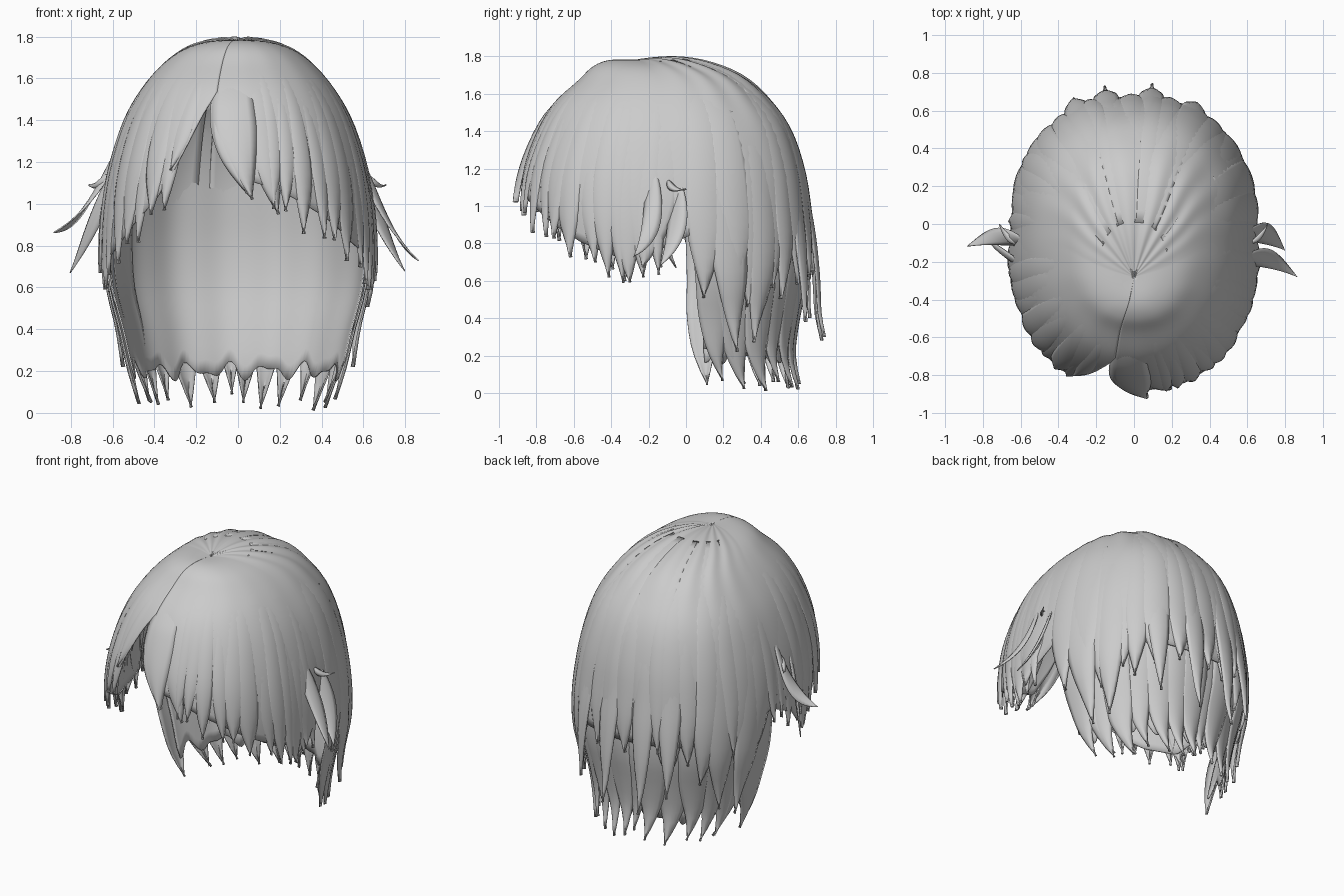
import bpy, math, random
from mathutils import Vector

random.seed(4)
if "Cube" in bpy.data.objects:
    bpy.data.objects.remove(bpy.data.objects["Cube"])

hair = bpy.data.materials.new("light grey hair")
hair.use_nodes = True
COLOUR = (0.6, 0.6, 0.6, 1)
hair.diffuse_color = COLOUR
hair.node_tree.nodes["Principled BSDF"].inputs["Base Color"].default_value = COLOUR

# Head envelope from crown to tips: height, half width, front y, back y
ENVELOPE = [Vector(r) for r in (
    (1.78, 0, -.28, -.28), (1.78, .12, -.41, -.08), (1.745, .25, -.50, .12),
    (1.67, .36, -.58, .32), (1.55, .465, -.71, .47), (1.4, .55, -.80, .57),
    (1.2, .615, -.87, .635), (1.0, .65, -.89, .665), (.8, .66, -.87, .68),
    (.6, .645, -.82, .665), (.4, .59, -.75, .62), (.2, .54, -.70, .59), (0, .47, -.65, .62))]

# Height of the hair edge around the head: angle from the front, height
EDGE = [(-180, .64), (-125, .66), (-112, .7), (-100, .78), (-87, .70), (-70, .65),
        (-54, .76), (-36, .95), (-29, 1.08), (-18, 1.36), (-12, 1.47), (-9, 1.38),
        (-3, 1.2), (5, 1.04), (17, 1.0), (25, .95), (36, .88), (54, .74),
        (70, .65), (87, .70), (100, .78), (112, .7), (125, .66), (180, .64)]


def envelope(s):
    """Smooth point on the envelope table at row s."""
    i = max(0, min(int(s), len(ENVELOPE) - 2))
    f = s - i
    a, b = ENVELOPE[i], ENVELOPE[i + 1]
    before = ENVELOPE[i - 1] if i else a
    after = ENVELOPE[min(i + 2, len(ENVELOPE) - 1)]
    m, n = (b - before) / 2, (after - a) / 2
    return (a * (2*f**3 - 3*f*f + 1) + m * (f**3 - 2*f*f + f)
            + b * (3*f*f - 2*f**3) + n * (f**3 - f*f))


def row_at(z):
    lo, hi = 1.0, len(ENVELOPE) - 1.0
    for _ in range(24):
        mid = (lo + hi) / 2
        if envelope(mid)[0] > z:
            lo = mid
        else:
            hi = mid
    return lo


def edge_height(deg):
    deg = (deg + 180) % 360 - 180
    for (a, za), (b, zb) in zip(EDGE, EDGE[1:]):
        if a <= deg <= b:
            return za + (zb - za) * (deg - a) / (b - a)


def head_point(deg, s, scale=1.0):
    """Point on the rounded-square head outline, raised a little behind the crown."""
    z, w, front, back = envelope(s)
    c, d = math.sin(math.radians(deg)), -math.cos(math.radians(deg))
    r = scale / (abs(c)**2.3 + abs(d)**2.3) ** (1 / 2.3)
    z += .025 * max(0, d) * math.sin(math.pi * min(s / 4, 1))
    return Vector((w * r * c, (front + back) / 2 + (back - front) / 2 * r * d, z))


def sheet(name, fn, across, along, thick=.008):
    """Thin smooth sheet from fn(u, t) with u in -1..1 and t in 0..1."""
    verts = [fn(2 * i / across - 1, j / along) for j in range(along + 1) for i in range(across + 1)]
    n = across + 1
    faces = [(j*n + i, (j+1)*n + i, (j+1)*n + i + 1, j*n + i + 1)
             for j in range(along) for i in range(across)]
    mesh = bpy.data.meshes.new(name)
    mesh.from_pydata(verts, [], faces)
    mesh.materials.append(hair)
    obj = bpy.data.objects.new(name, mesh)
    bpy.context.collection.objects.link(obj)
    for p in mesh.polygons:
        p.use_smooth = True
    solid = obj.modifiers.new("thickness", "SOLIDIFY")
    solid.thickness = thick


def lock(name, deg, half, tip, top, scale=.98, bulge=.025, sweep=0, flare=0, taper=.72):
    """Pointed lock that emerges from the scalp layer and lies on the envelope."""
    end = row_at(tip)

    def fn(u, t):
        s = top + (end - top) * t
        k = max(0, (t - taper) / (1 - taper))
        width = half * (1 - k ** 1.7)
        emerge = scale - .03 * max(0, 1 - t * 3)
        rise = bulge * (1 - u * u) * t
        return head_point(deg + sweep * t**3 + u * width, s, emerge + rise + flare * t**5)
    sheet(name, fn, 6, 22)


def flick(name, a, b, c, width, side):
    """Leaf-shaped wisp from a to c bending through b."""
    a, b, c, side = Vector(a), Vector(b), Vector(c), Vector(side)

    def fn(u, t):
        p = a * (1-t)**2 + b * 2*t*(1-t) + c * t*t
        out = Vector((p.x, p.y, 0)).normalized()
        leaf = math.sin(math.pi * t ** .65)
        return p + side * u * width * leaf + out * .02 * (1 - u*u) * leaf
    sheet(name, fn, 4, 14, .006)


# Continuous scalp layer with combed ridges fanning back from the crown
def scalp(u, t):
    deg = -12 + 180 * (u + 1)
    angle = math.radians(deg)
    p = head_point(deg, t * row_at(edge_height(deg) + .07), .994 + .003 * math.sin(angle * 19) * t)
    fan = max(0, -math.cos(angle)) * math.sin(math.pi * min(1, t * 1.6))
    p.z += .007 * fan * math.sin(angle * 16 + 2 * math.sin(angle * 3))
    return p
sheet("scalp_layer", scalp, 220, 32)

# Fringe and side locks
for side, start, sign in (("right", -31, -1), ("left", 17, 1)):
    for k in range(11):
        deg = start + sign * k * 7 + random.uniform(-1.5, 1.5)
        tip = edge_height(deg) + random.uniform(-.07, .03)
        lock(f"{side}_fringe_lock_{k}", deg, random.uniform(4.5, 6.5), tip, 1.5,
             random.uniform(.975, .99), sweep=-sign * random.uniform(0, 4), flare=.01)
lock("right_parting_lock", -24, 5, 1.16, 2.5, .985, sweep=-6)

# Large swept centre fringe
lock("centre_fringe_lock", -3, 11, 1.02, 3.4, 1.0, .04, 9, .01, .45)
lock("centre_fringe_right_strand", -8, 7, 1.05, 3.6, .995, .035, 12, .01, .45)
lock("centre_fringe_left_strand", 10, 8, .95, 2.5, .985, .03, 7, 0, .6)

# Upper back layer
for k in range(17):
    lock(f"upper_back_lock_{k}", 108 + k * 9 + random.uniform(-2, 2), random.uniform(6, 9),
         random.uniform(.45, .68), 1.5, random.uniform(.975, .99),
         sweep=random.uniform(-4, 4), flare=.01)

# Long lower curtain
def curtain(u, t):
    deg = 180 + 76 * u
    low = .2 + .03 * math.sin(u * 23) + .02 * math.sin(u * 37)
    s = row_at(1.45) + (row_at(low) - row_at(1.45)) * t
    return head_point(deg, s, .95 + .006 * math.sin(u * 21))
sheet("curtain_layer", curtain, 90, 20)

for k in range(14):
    lock(f"curtain_lock_{k}", 107 + k * 11.2, random.uniform(7.5, 10), random.uniform(.01, .1),
         row_at(1.5), random.uniform(.945, .965), .025, random.uniform(-5, 5), .02, .72)

# Paired side locks: neck, ear and temple
for sign, side in ((-1, "right"), (1, "left")):
    lock(f"{side}_neck_lock", sign * 108, 8, .05, row_at(1.4), .96, .025, sign * 14, .0, .55)
    lock(f"{side}_outer_lock", sign * 113, 8, .22, 3, .985, .03, sign * 4, .1, .6)
    lock(f"{side}_rear_lock", sign * 130, 8, .27, 3, .985, .03, -sign * 4, .06, .6)
    lock(f"{side}_front_side_lock", sign * 73, 7, .59, 3, .985, .025, 0, .02, .7)
    lock(f"{side}_temple_lock", sign * 88, 11, .67, 3, .985, .025, -sign * 9, .02, .65)
    flick(f"{side}_small_wisp", (sign*.62, -.1, 1.14), (sign*.66, -.08, 1.07),
          (sign*.71, .0, 1.09), .02, (0, .7, .7))

# Flicked-out side locks
flick("right_upper_flick", (-.58, -.08, 1.25), (-.69, -.04, .93), (-.88, -.12, .86), .09, (-.5, .5, -.7))
flick("right_lower_flick", (-.60, -.2, 1.15), (-.69, -.16, .85), (-.80, -.05, .67), .08, (-.6, .6, -.5))
flick("left_upper_flick", (.58, -.18, 1.25), (.68, -.14, .88), (.865, -.28, .73), .09, (.5, .5, -.7))
flick("left_lower_flick", (.60, -.04, 1.15), (.68, -.02, .85), (.80, -.14, .68), .08, (.6, .6, -.5))

# Locks kicking out at the nape
for k, (deg, tip, flare) in enumerate(((207, .4, .16), (193, .28, .22), (172, .3, .22), (152, .38, .14))):
    lock(f"nape_lock_{k}", deg, 6, tip, 3, .985, .025, 0, flare, .55)
